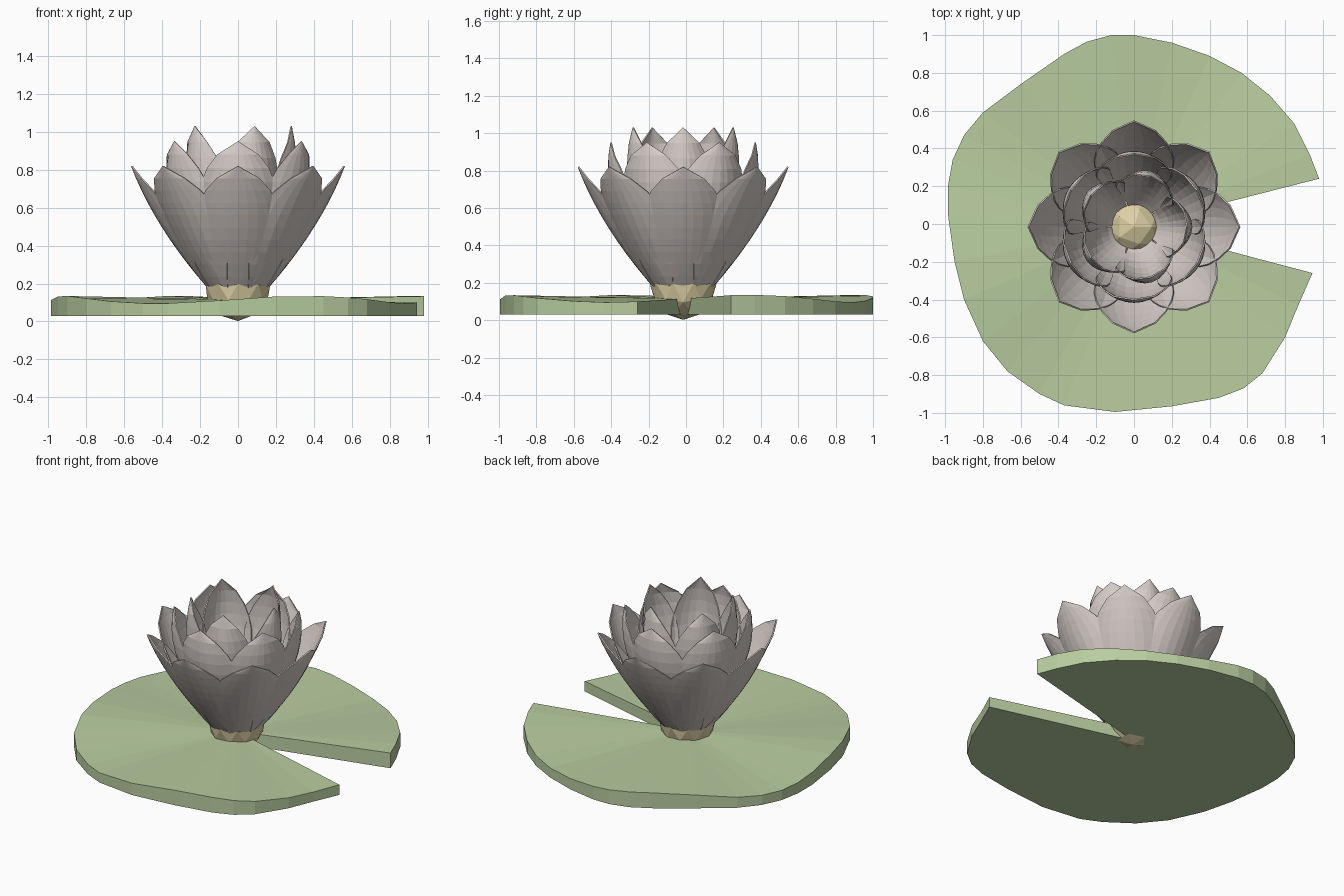
import bpy, bmesh, math
from mathutils import Vector, Matrix

old = bpy.data.objects.get("Cube")
if old:
    bpy.data.objects.remove(old, do_unlink=True)

CENTRE = Vector((0, -0.015, 0))


def material(name, colour):
    m = bpy.data.materials.new(name)
    m.use_nodes = True
    m.diffuse_color = (*colour, 1)
    m.node_tree.nodes["Principled BSDF"].inputs["Base Color"].default_value = (*colour, 1)
    return m


def add_object(name, bm, mat):
    bmesh.ops.recalc_face_normals(bm, faces=bm.faces)
    mesh = bpy.data.meshes.new(name)
    bm.to_mesh(mesh)
    bm.free()
    mesh.materials.append(mat)
    obj = bpy.data.objects.new(name, mesh)
    bpy.context.collection.objects.link(obj)
    return obj


leaf_green = material("leaf green", (0.48, 0.61, 0.35))
petal_white = material("petal warm white", (0.67, 0.61, 0.58))
pale_yellow = material("pale yellow", (0.73, 0.64, 0.38))

# Lily pad: notched outline, wavy rim, fan of faces from the middle
outline = [
    (.98, .24), (.93, .37), (.85, .53), (.72, .68), (.57, .8), (.4, .89), (.2, .96),
    (0, 1), (-.12, 1), (-.25, .965), (-.37, .9), (-.6, .74), (-.8, .59), (-.9, .47),
    (-.96, .34), (-.985, .2), (-.985, .05), (-.95, -.2), (-.9, -.4), (-.8, -.62),
    (-.67, -.78), (-.5, -.9), (-.37, -.96), (-.1, -.995), (.2, -.965), (.45, -.92),
    (.58, -.87), (.68, -.79), (.8, -.6), (.87, -.43), (.945, -.26)]


def build_pad():
    bm = bmesh.new()
    top, bottom = [bm.verts.new((0, -0.01, 0.115))], [bm.verts.new((0, -0.01, 0.03))]
    for x, y in outline:
        wave = math.cos(4 * (math.atan2(y, x) - math.radians(20)))
        top.append(bm.verts.new((x, y, 0.115 + 0.02 * wave)))
        bottom.append(bm.verts.new((x, y, 0.03)))
    n = len(top)
    for i in range(n):
        j = (i + 1) % n
        bm.faces.new((top[i], bottom[i], bottom[j], top[j]))
        if 0 < i < n - 1:
            bm.faces.new((top[0], top[i], top[j]))
    bm.faces.new(bottom)
    return add_object("lily_pad", bm, leaf_green)


build_pad()

# Flower heart: faceted ball that goes through the pad
heart = bmesh.new()
bmesh.ops.create_icosphere(
    heart, subdivisions=2, radius=1,
    matrix=Matrix.Translation(CENTRE + Vector((0, 0, 0.2))) @ Matrix.Diagonal((0.18, 0.18, 0.198, 1)))
add_object("flower_heart", heart, pale_yellow)

# Petals: cupped blades swept along a curved centre line
width_shape = [.32, .5, .67, .81, .91, .98, 1, .95, .81, .54, 0]
ACROSS = 8


def petal_mesh(base, bend, tip, width, cup):
    bm = bmesh.new()
    rows = []
    for i, shape in enumerate(width_shape):
        t = i / (len(width_shape) - 1)
        p = (1 - t) ** 2 * Vector(base) + 2 * t * (1 - t) * Vector(bend) + t * t * Vector(tip)
        if shape == 0:
            rows.append([bm.verts.new((p.x, 0, p.y))] * (ACROSS + 1))
            continue
        sides = [width * shape * (2 * k / ACROSS - 1) for k in range(ACROSS + 1)]
        rows.append([bm.verts.new((p.x - cup * s * s, s, p.y)) for s in sides])
    for low, high in zip(rows, rows[1:]):
        for k in range(ACROSS):
            corners = [low[k], low[k + 1], high[k + 1], high[k]]
            bm.faces.new(list(dict.fromkeys(corners)))
    return bm


def petal_ring(name, count, start, *shape):
    for i in range(count):
        bm = petal_mesh(*shape)
        turn = Matrix.Rotation(math.radians(start) + math.tau * i / count, 4, 'Z')
        bm.transform(Matrix.Translation(CENTRE) @ turn)
        obj = add_object(f"{name}_{i + 1}", bm, petal_white)
        skin = obj.modifiers.new("thickness", 'SOLIDIFY')
        skin.thickness = 0.008
        skin.offset = 0


petal_ring("outer_petal", 8, 0, (.15, .17), (.44, .5), (.56, .82), .21, 2.0)
petal_ring("middle_petal", 6, 30, (.12, .22), (.46, .6), (.385, .95), .2, 2.5)
petal_ring("inner_petal", 5, 0, (.09, .3), (.38, .6), (.28, 1.03), .16, 4.5)
